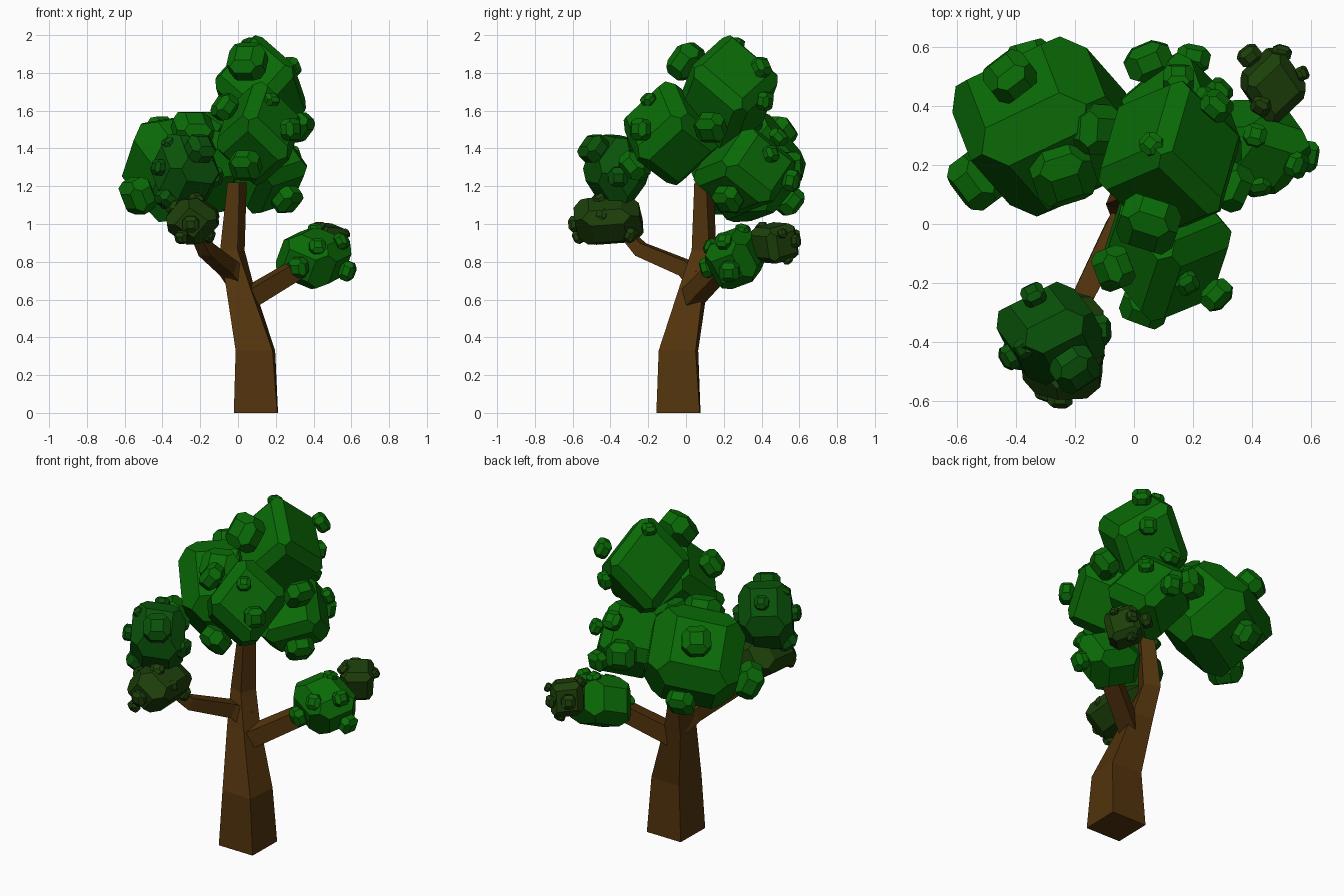
import bpy, bmesh, math
from mathutils import Vector, Matrix


def material(name, rgb):
    m = bpy.data.materials.new(name)
    m.diffuse_color = (*rgb, 1)
    return m


BARK = material("bark", (0.085, 0.034, 0.004))
LEAF = material("leaf", (0.003, 0.145, 0.002))
DEEP = material("deep_leaf", (0.003, 0.085, 0.003))
OLIVE = material("olive_leaf", (0.012, 0.05, 0.003))


def finish(name, bm, mat):
    bmesh.ops.recalc_face_normals(bm, faces=bm.faces)
    me = bpy.data.meshes.new(name)
    bm.to_mesh(me)
    bm.free()
    me.materials.append(mat)
    ob = bpy.data.objects.new(name, me)
    bpy.context.collection.objects.link(ob)


def limb(name, rings):
    """Four-sided tube through (centre, direction, half width, twist)."""
    bm = bmesh.new()
    loops = []
    for c, d, h, tw in rings:
        d = Vector(d).normalized()
        if abs(d.z) > 0.95:
            u = Vector((1, 0, 0))
        else:
            u = d.cross(Vector((0, 0, 1))).normalized()
        v = d.cross(u)
        u = v.cross(d)
        rot = Matrix.Rotation(math.radians(tw), 3, d)
        loops.append([bm.verts.new(Vector(c) + rot @ (u * a + v * b) * h)
                      for a, b in ((-1, -1), (1, -1), (1, 1), (-1, 1))])
    for a, b in zip(loops, loops[1:]):
        for i in range(4):
            j = (i + 1) % 4
            bm.faces.new((a[i], a[j], b[j], b[i]))
    bm.faces.new(loops[0])
    bm.faces.new(loops[-1])
    finish(name, bm, BARK)


def chamfered_cube(a):
    c = (1 + a) / 2
    pts = [Vector((x * c, y * c, z * c)) for x in (-1, 1) for y in (-1, 1) for z in (-1, 1)]
    for ax in range(3):
        for s in (-1, 1):
            for p in (-a, a):
                for q in (-a, a):
                    v = [p, q]
                    v.insert(ax, s)
                    pts.append(Vector(v))
    return pts


def add_hull(bm, pts):
    verts = [bm.verts.new(p) for p in pts]
    bmesh.ops.convex_hull(bm, input=verts)


def clump(name, centre, half, mat, bumps, a=0.62):
    """Chamfered cube fitted to a box, turned so that its sides face the first
    two bumps, with small chamfered cubes stuck on."""
    bm = bmesh.new()
    c = Vector(centre)
    u = (Vector(bumps[0][:3]) - c).normalized()
    w = u.cross(Vector(bumps[1][:3]) - c).normalized()
    r = Matrix((u, w.cross(u), w)).transposed()
    pts = [r @ p for p in chamfered_cube(a)]
    ext = [max(abs(p[i]) for p in pts) for i in range(3)]
    add_hull(bm, [c + Vector([p[i] / ext[i] * half[i] for i in range(3)]) for p in pts])
    for x, y, z, size in bumps:
        b = Vector((x, y, z))
        q = (b - c).to_track_quat('Z', 'Y').to_matrix()
        add_hull(bm, [b + q @ Vector((p.x, p.y, p.z * 0.75)) * size * 0.95
                      for p in chamfered_cube(0.45)])
    bmesh.ops.dissolve_limit(bm, angle_limit=0.02, verts=bm.verts, edges=bm.edges)
    finish(name, bm, mat)


# Trunk and two branches
UP = (0, 0, 1)
limb("trunk", [((0.095, -0.04, 0), UP, 0.115, -1), ((0.092, -0.04, 0.33), UP, 0.098, -4),
               ((0.01, 0.04, 0.67), UP, 0.064, -10), ((-0.03, 0.095, 0.86), UP, 0.05, -22),
               ((-0.005, 0.095, 1.22), UP, 0.037, -32)])
limb("right_branch", [((0.06, 0.03, 0.61), (1, 0.6, 0.6), 0.05, 0),
                      ((0.32, 0.18, 0.765), (1, 0.6, 0.6), 0.046, 0)])
limb("left_branch", [((0.0, 0.06, 0.71), (-0.4, -0.5, 0.5), 0.05, 0),
                     ((-0.05, 0.0, 0.765), (-0.4, -0.7, 0.4), 0.042, 0),
                     ((-0.17, -0.24, 0.865), (-0.4, -0.8, 0.4), 0.036, 0),
                     ((-0.2, -0.29, 0.92), (-0.2, -0.4, 0.8), 0.03, 0)])

# Main crown
clump("top_foliage", (0.12, 0.22, 1.69), (0.24, 0.265, 0.31), LEAF,
      [(0.05, 0.0, 1.86, 0.105), (0.32, 0.13, 1.51, 0.085), (0.28, 0.4, 1.83, 0.055),
       (0.06, 0.27, 1.955, 0.04), (0.25, 0.42, 1.65, 0.05)], 0.72)
clump("front_foliage", (0.11, -0.08, 1.48), (0.22, 0.25, 0.275), LEAF,
      [(0.04, -0.27, 1.31, 0.085), (-0.07, -0.15, 1.62, 0.075), (0.18, -0.2, 1.66, 0.04),
       (0.28, -0.24, 1.5, 0.06)], 0.65)
clump("back_left_foliage", (-0.29, 0.33, 1.3), (0.325, 0.305, 0.29), LEAF,
      [(-0.42, 0.5, 1.49, 0.085), (-0.24, 0.17, 1.5, 0.11), (-0.13, 0.32, 1.52, 0.09),
       (-0.53, 0.15, 1.15, 0.1), (-0.35, 0.55, 1.12, 0.08)], 0.55)
clump("back_right_foliage", (0.15, 0.31, 1.28), (0.215, 0.27, 0.225), LEAF,
      [(0.26, 0.22, 1.13, 0.08), (0.29, 0.45, 1.37, 0.045), (0.15, 0.49, 1.46, 0.055),
       (0.2, 0.56, 1.23, 0.06), (0.05, 0.55, 1.3, 0.085)], 0.65)

# Foliage on the right branch
clump("right_foliage", (0.4, 0.26, 0.82), (0.2, 0.16, 0.165), LEAF,
      [(0.32, 0.12, 0.77, 0.055), (0.58, 0.23, 0.75, 0.055), (0.55, 0.2, 0.91, 0.045),
       (0.41, 0.3, 0.97, 0.04), (0.42, 0.13, 0.88, 0.045)], 0.5)
clump("right_dark_foliage", (0.47, 0.47, 0.9), (0.11, 0.125, 0.11), OLIVE,
      [(0.39, 0.57, 0.93, 0.042), (0.5, 0.58, 0.91, 0.035), (0.57, 0.51, 0.95, 0.025),
       (0.43, 0.4, 0.98, 0.035), (0.47, 0.54, 0.81, 0.03)])

# Foliage on the left branch
clump("left_foliage", (-0.28, -0.37, 1.28), (0.185, 0.175, 0.195), DEEP,
      [(-0.34, -0.24, 1.42, 0.042), (-0.2, -0.49, 1.4, 0.08), (-0.37, -0.42, 1.43, 0.035),
       (-0.12, -0.36, 1.25, 0.055), (-0.42, -0.45, 1.3, 0.045), (-0.38, -0.43, 1.13, 0.06)], 0.5)
clump("left_dark_foliage", (-0.24, -0.41, 1.02), (0.14, 0.185, 0.13), OLIVE,
      [(-0.25, -0.59, 1.0, 0.045), (-0.34, -0.46, 1.09, 0.04), (-0.3, -0.57, 0.93, 0.035),
       (-0.22, -0.46, 1.13, 0.04), (-0.16, -0.29, 0.94, 0.04), (-0.13, -0.45, 1.05, 0.035)], 0.5)
